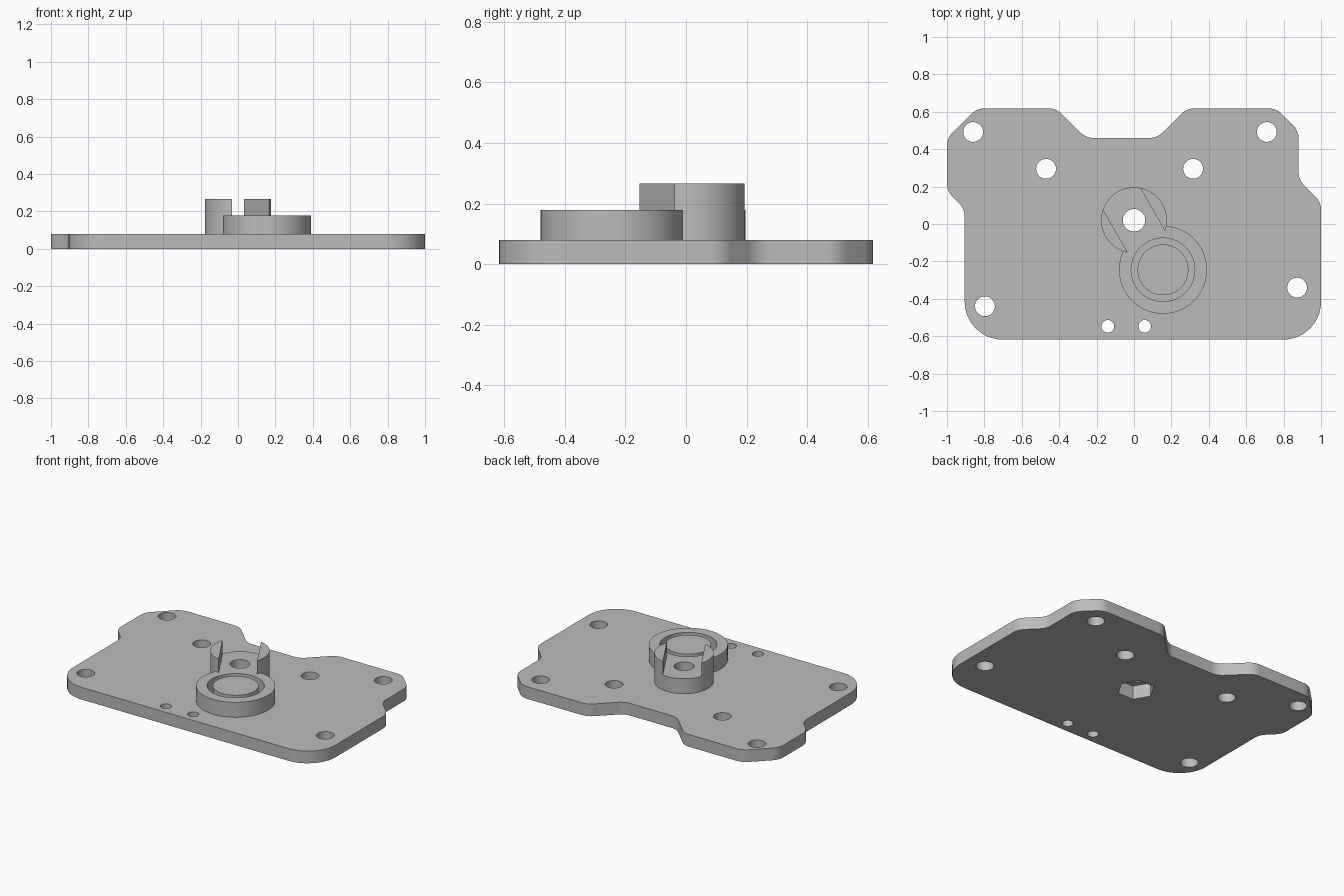
import bpy, bmesh, math
from mathutils import Vector

cube = bpy.data.objects.get("Cube")
if cube:
    bpy.data.objects.remove(cube, do_unlink=True)

grey = bpy.data.materials.new("plain_grey")
grey.use_nodes = True
colour = (0.5, 0.5, 0.5, 1)
grey.diffuse_color = colour
grey.node_tree.nodes["Principled BSDF"].inputs["Base Color"].default_value = colour


def prism(name, points, z0, z1):
    """Extrude a closed outline from z0 to z1."""
    bm = bmesh.new()
    low = [bm.verts.new((x, y, z0)) for x, y in points]
    high = [bm.verts.new((x, y, z1)) for x, y in points]
    bm.faces.new(low[::-1])
    bm.faces.new(high)
    for i in range(len(points)):
        bm.faces.new((low[i - 1], low[i], high[i], high[i - 1]))
    mesh = bpy.data.meshes.new(name)
    bm.to_mesh(mesh)
    bm.free()
    mesh.materials.append(grey)
    ob = bpy.data.objects.new(name, mesh)
    bpy.context.collection.objects.link(ob)
    return ob


def circle(centre, r, n=64):
    return [(centre[0] + r * math.cos(math.tau * i / n),
             centre[1] + r * math.sin(math.tau * i / n)) for i in range(n)]


def rounded(corners, steps=8):
    """Fillet each (x, y, radius) corner of an outline."""
    out = []
    for i, (x, y, r) in enumerate(corners):
        p = Vector((x, y))
        a = (Vector(corners[i - 1][:2]) - p).normalized()
        b = (Vector(corners[(i + 1) % len(corners)][:2]) - p).normalized()
        half = math.acos(a.dot(b)) / 2
        c = p + (a + b).normalized() * (r / math.sin(half))
        start = p + a * (r / math.tan(half)) - c
        end = p + b * (r / math.tan(half)) - c
        for k in range(steps + 1):
            out.append(tuple(c + start.lerp(end, k / steps).normalized() * r))
    return out


def combine(target, other, operation):
    mod = target.modifiers.new(operation, 'BOOLEAN')
    mod.operation, mod.object, mod.solver = operation, other, 'EXACT'
    bpy.context.view_layer.objects.active = target
    bpy.ops.object.modifier_apply(modifier=mod.name)
    bpy.data.objects.remove(other, do_unlink=True)


BOSS = (0, 0.02)
RING = (0.155, -0.245)
PLATE_TOP, STEP, TOP = 0.08, 0.178, 0.266

# Plate with filleted corners and a notch at the back
B = 0.618
body = prism("mounting_plate", rounded([
    (-0.905, -B, 0.2), (1, -B, 0.2), (1, 0.117, 0.1), (0.88, 0.237, 0.1),
    (0.88, 0.5, 0.1), (0.76, B, 0.1), (0.283, B, 0.1), (0.123, 0.46, 0.1),
    (-0.257, 0.46, 0.1), (-0.417, B, 0.1), (-0.84, B, 0.1), (-1, 0.46, 0.1),
    (-1, 0.176, 0.1), (-0.905, 0.081, 0.1)]), 0, PLATE_TOP)

# Round boss with two prongs either side of a diagonal slot
boss = prism("boss", circle(BOSS, 0.176), 0.03, TOP)
across = Vector((math.cos(math.pi / 6), math.sin(math.pi / 6)))
along = Vector((-across.y, across.x))
slot = prism("slot", [tuple(Vector(BOSS) + across * u * 0.115 + along * v * 0.4)
                      for u, v in ((-1, -1), (1, -1), (1, 1), (-1, 1))], STEP, 0.4)
combine(boss, slot, 'DIFFERENCE')

# Circular seat next to the boss
seat = prism("seat", circle(RING, 0.235, 96), 0.03, STEP)
combine(boss, seat, 'UNION')
combine(body, boss, 'UNION')

# Ring groove in the seat
groove = prism("groove", circle(RING, 0.17), PLATE_TOP, 0.22)
core = prism("core", circle(RING, 0.136), 0.05, 0.3)
combine(groove, core, 'DIFFERENCE')
combine(body, groove, 'DIFFERENCE')

# Through holes: six fixings, two small pins and the boss bore
holes = [(x, y, 0.053) for x, y in ((-0.86, 0.492), (0.71, 0.492), (-0.47, 0.295),
                                    (0.316, 0.295), (-0.797, -0.44), (0.872, -0.34))]
holes += [(-0.14, -0.547, 0.034), (0.057, -0.547, 0.034), (*BOSS, 0.06)]
for x, y, r in holes:
    combine(body, prism("hole", circle((x, y), r, 32), -0.1, 0.4), 'DIFFERENCE')

# Hexagonal nut pocket underneath
combine(body, prism("nut_pocket", circle(BOSS, 0.112, 6), -0.1, 0.09), 'DIFFERENCE')

bpy.ops.object.select_all(action='DESELECT')
body.select_set(True)
bpy.context.view_layer.objects.active = body
bpy.ops.object.shade_smooth_by_angle(angle=math.radians(25))
